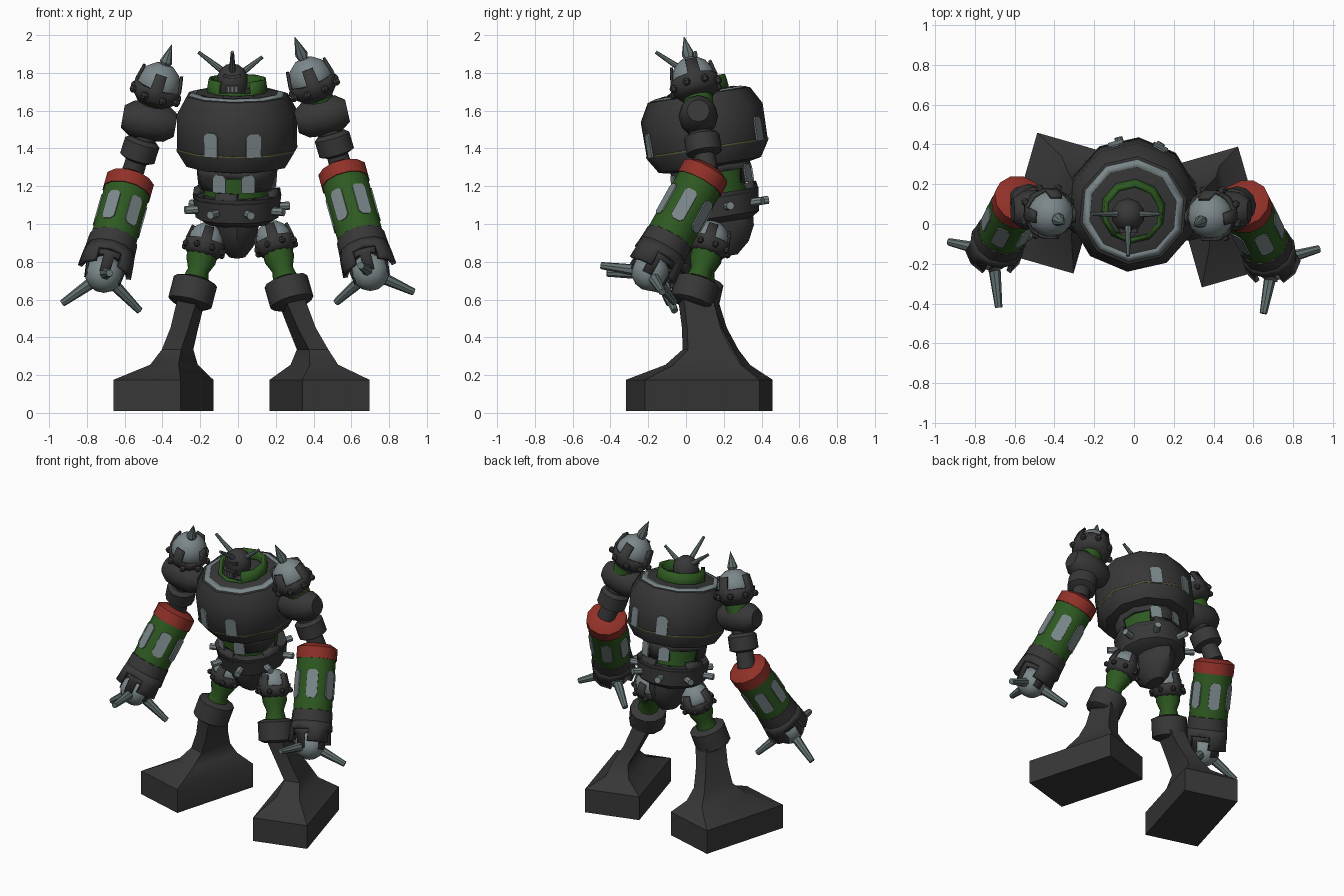
import bpy, bmesh, math
from math import radians, sin, cos
from mathutils import Matrix, Vector

cube = bpy.data.objects.get("Cube")
if cube:
    bpy.data.objects.remove(cube, do_unlink=True)


def material(name, rgb):
    m = bpy.data.materials.new(name)
    m.use_nodes = True
    m.diffuse_color = (*rgb, 1)
    m.node_tree.nodes["Principled BSDF"].inputs["Base Color"].default_value = (*rgb, 1)
    return m


DARK = material("dark iron", (0.039, 0.039, 0.039))
LIGHT = material("pale steel", (0.2, 0.245, 0.255))
STEEL = material("spike steel", (0.13, 0.17, 0.17))
GREEN = material("army green", (0.027, 0.1, 0.015))
RED = material("signal red", (0.28, 0.03, 0.021))
OLIVE = material("olive trim", (0.11, 0.12, 0.05))
parts = []


def finish(name, bm, mat, M=Matrix(), thick=0):
    bmesh.ops.recalc_face_normals(bm, faces=bm.faces)
    me = bpy.data.meshes.new(name)
    bm.to_mesh(me)
    bm.free()
    ob = bpy.data.objects.new(name, me)
    ob.matrix_world = M
    me.materials.append(mat)
    bpy.context.collection.objects.link(ob)
    if thick:
        sol = ob.modifiers.new("thickness", "SOLIDIFY")
        sol.thickness = thick
    parts.append(ob)
    return ob


def frame(a, b):
    """Matrix at a, z pointing to b, with local -y kept toward the front."""
    z = (Vector(b) - Vector(a)).normalized()
    x = Vector((0, 1, 0)).cross(z).normalized()
    M = Matrix((x, z.cross(x), z)).transposed().to_4x4()
    M.translation = a
    return M


def lathe(name, prof, mat, M, n=12, turn=0, cap=True, teeth=None, thick=0, sx=1):
    """Revolve (radius, height) pairs; teeth(i) keeps segments of the last row."""
    bm = bmesh.new()
    ang = [2 * math.pi * (i + turn) / n - math.pi / 2 for i in range(n)]
    rings = [[bm.verts.new((r * cos(a) * sx, r * sin(a), z)) for a in ang] for r, z in prof]
    for k in range(len(rings) - 1):
        for i in range(n):
            if teeth and k == len(rings) - 2 and not teeth(i):
                continue
            j = (i + 1) % n
            bm.faces.new((rings[k][i], rings[k][j], rings[k + 1][j], rings[k + 1][i]))
    if cap:
        bm.faces.new(rings[0])
        bm.faces.new(rings[-1])
    return finish(name, bm, mat, M, thick)


def ball(name, c, r, mat, M=Matrix(), seg=12):
    bm = bmesh.new()
    bmesh.ops.create_uvsphere(bm, u_segments=seg, v_segments=seg // 2 + 1, radius=r)
    return finish(name, bm, mat, M @ Matrix.Translation(c))


def box(name, c, size, mat, M=Matrix()):
    bm = bmesh.new()
    bmesh.ops.create_cube(bm, size=1, matrix=Matrix.Diagonal((*size, 1)))
    return finish(name, bm, mat, M @ Matrix.Translation(c))


def spike(name, a, b, r0, r1, mat=STEEL, n=8):
    length = (Vector(b) - Vector(a)).length
    return lathe(name, [(r0, 0), (r1, length)], mat, frame(a, b), n)


def plate(name, M, deg, r, z, w, h, foot=1):
    """Thin chamfered plate on a wall at the given angle; foot=0 squares its base."""
    bm = bmesh.new()
    c, u, v = w * 0.24, w / 2, h / 2
    d = c * foot
    out = [(u, v - c), (u - c, v), (c - u, v), (-u, v - c)]
    out += [(-u, d - v), (d - u, -v), (u - d, -v), (u, d - v)] if foot else [(-u, -v), (u, -v)]
    f = bm.faces.new([bm.verts.new((-0.003, y, q)) for y, q in out])
    ext = bmesh.ops.extrude_face_region(bm, geom=[f])["geom"]
    bmesh.ops.translate(bm, vec=(0.008, 0, 0), verts=[e for e in ext if isinstance(e, bmesh.types.BMVert)])
    finish(name, bm, LIGHT, M @ Matrix.Rotation(radians(deg), 4, "Z") @ Matrix.Translation((r, 0, z)))


def pairs(i):
    return i % 4 in (1, 2)


def thirds(i):
    return i % 3 == 2


def pod(name, M, s):
    """Pale ball held in a dark, notched, bolted cup."""
    ball(name + "_ball", (0, 0, 0), 0.118 * s, LIGHT, M)
    cup = [(0.08, -0.115), (0.122, -0.07), (0.132, -0.01), (0.115, 0.075)]
    lathe(name + "_cup", [(r * s, z * s) for r, z in cup], DARK, M, turn=0.5, cap=False, teeth=thirds, thick=0.015)
    for k in range(8):
        a = math.pi * (k + 0.5) / 4
        ball(name + "_bolt", (0.13 * s * cos(a), 0.13 * s * sin(a), -0.055 * s), 0.022 * s, DARK, M, 6)


# Trunk, leaning slightly forward
LEAN = Matrix.Translation((-0.005, 0.097, 1.5)) @ Matrix.Rotation(radians(9), 4, "X")
T = LEAN @ Matrix.Rotation(radians(-5), 4, "Z")
lathe("torso", [(0.2, -0.205), (0.275, -0.19), (0.325, -0.11), (0.328, 0.09), (0.275, 0.185), (0.19, 0.205)], DARK, T, 10)
lathe("torso_trim", [(0.328, -0.105), (0.329, -0.095)], OLIVE, T, 10, cap=False, thick=0.005)
lathe("torso_skirt", [(0.215, -0.19), (0.213, -0.235), (0.205, -0.31)], DARK, T, 12, cap=False, teeth=pairs, thick=0.025)
for deg in (-111, -69, 69, 111):
    plate("torso_window", T, deg, 0.315, -0.04, 0.078, 0.13, foot=0)
    plate("skirt_tab", T, deg, 0.212, -0.262, 0.075, 0.095, foot=0)
lathe("shoulder_ring", [(0.262, 0.19), (0.225, 0.2)], LIGHT, T, 10, cap=False, thick=0.008)
lathe("collar", [(0.16, 0.195), (0.165, 0.21), (0.155, 0.275)], GREEN, T, 10, cap=False,
      teeth=lambda i: i not in (0, 9), thick=0.025)

# Waist, belt and pelvis
lathe("waist", [(0.178, -0.42), (0.178, -0.2)], GREEN, LEAN, 12, 0.5)
lathe("belt", [(0.17, -0.5), (0.22, -0.47), (0.235, -0.345), (0.17, -0.345)], DARK, LEAN, 12)
lathe("belt_teeth", [(0.233, -0.37), (0.233, -0.345), (0.228, -0.31)], DARK, LEAN, 12, cap=False, teeth=thirds, thick=0.04)
lathe("pelvis", [(0.07, -0.68), (0.14, -0.62), (0.18, -0.54), (0.185, -0.48)], DARK, LEAN, 10, sx=0.65)
for k in range(8):
    a = radians(45 * k + 15)
    p, q = (LEAN @ Vector((r * cos(a), r * sin(a), -0.42)) for r in (0.2, 0.285))
    spike("belt_stud", p, q, 0.022, 0.022, LIGHT)

# Head with three horns
H = Matrix.Translation((-0.03, 0.045, 1.67))
lathe("head", [(0.06, 0), (0.085, 0.07), (0.085, 0.11), (0.065, 0.15), (0.035, 0.173), (0.01, 0.178)], DARK, H, 10)
for side in (-1, 1):
    box("brow", (side * 0.035, -0.075, 0.105), (0.06, 0.03, 0.018), DARK,
        H @ Matrix.Rotation(radians(-10 * side), 4, "Y"))
box("jaw", (0, -0.075, 0.04), (0.07, 0.06, 0.045), DARK, H)
for x in (-0.02, 0, 0.02):
    box("jaw_vent", (x, -0.105, 0.042), (0.007, 0.008, 0.028), STEEL, H)
for base, tip in (((-0.08, 0.05, 1.81), (-0.21, 0.05, 1.91)), ((0.02, 0.05, 1.8), (0.13, 0.05, 1.885)),
                  ((-0.03, -0.01, 1.81), (-0.03, -0.16, 1.91))):
    spike("horn", base, tip, 0.018, 0.009)


def arm(side, centre, tip, drum, elbow, top, hand, claws):
    # Shoulder pod with its pointed crest
    M = frame(centre, tip)
    h = (Vector(tip) - Vector(centre)).length
    pod(side + "_shoulder", M, 1)
    lathe(side + "_crest", [(0.02, 0.1), (0.034, h - 0.1), (0.002, h)], STEEL, M, 8)
    lathe(side + "_shoulder_neck", [(0.07, -0.2), (0.082, -0.08)], GREEN, M)
    # Upper arm drum, elbow band and neck
    a, b = map(Vector, drum)
    d = (b - a).length
    lathe(side + "_upper_arm", [(0.06, 0), (0.095, 0.05), (0.105, d / 2), (0.095, d - 0.05), (0.06, d)], DARK, frame(a, b))
    mid = a.lerp(b, 0.55)
    spike(side + "_elbow_neck", mid, elbow, 0.06, 0.06, DARK, 12)
    E = frame(elbow, top)
    lathe(side + "_elbow_band", [(0.07, -0.065), (0.095, -0.045), (0.095, 0.045), (0.06, 0.06)], DARK, E)
    spike(side + "_wrist_neck", elbow, top, 0.055, 0.06, DARK, 12)
    # Forearm barrel
    F = frame(top, hand)
    n = (Vector(hand) - Vector(top)).length
    lathe(side + "_forearm_cap", [(0.09, -0.015), (0.132, 0.01), (0.132, 0.085)], RED, F, turn=0.5)
    lathe(side + "_forearm", [(0.126, 0.08), (0.126, n - 0.2)], GREEN, F, turn=0.5)
    for k in range(6):
        plate(side + "_forearm_plate", F, 60 * k, 0.122, (n - 0.13) / 2, 0.073, n * 0.29)
    lathe(side + "_cuff", [(0.1, n - 0.23), (0.13, n - 0.215), (0.136, n - 0.1), (0.1, n - 0.08)], DARK, F)
    lathe(side + "_cuff_teeth", [(0.134, n - 0.14), (0.14, n - 0.09), (0.146, n - 0.01)], DARK, F,
          cap=False, teeth=pairs, thick=0.025)
    # Hand ball and claws
    ball(side + "_hand", hand, 0.1, LIGHT)
    lathe(side + "_palm", [(0.12, n - 0.1), (0.112, n - 0.06), (0.1, n + 0.035)], DARK, F, turn=0.5,
          cap=False, teeth=thirds, thick=0.012)
    for c in claws:
        base = Vector(hand).lerp(Vector(c), 0.25)
        spike(side + "_claw", base, c, 0.032, 0.019)


arm("left", (0.385, 0.04, 1.77), (0.3, -0.01, 1.99), ((0.31, 0.065, 1.54), (0.58, 0.065, 1.6)),
    (0.51, 0.09, 1.42), (0.55, 0.11, 1.285), (0.7, -0.19, 0.745),
    ((0.93, -0.125, 0.64), (0.52, -0.06, 0.585), (0.65, -0.45, 0.78)))
arm("right", (-0.42, 0.05, 1.74), (-0.35, 0.0, 1.95), ((-0.61, 0.07, 1.57), (-0.33, 0.07, 1.52)),
    (-0.52, 0.1, 1.39), (-0.57, 0.13, 1.235), (-0.71, -0.14, 0.735),
    ((-0.93, -0.09, 0.58), (-0.52, -0.06, 0.54), (-0.68, -0.42, 0.74)))


def leg(side, hip, knee, ankle, foot, yaw):
    # Hip pod, thigh and knee band
    pod(side + "_hip", frame(hip, Vector(hip) * 2 - Vector(knee)), 0.84)
    K = frame(knee, hip)
    h = (Vector(hip) - Vector(knee)).length
    lathe(side + "_thigh", [(0.075, 0.04), (0.056, h * 0.42), (0.08, h * 0.62), (0.08, h * 0.85)], GREEN, K)
    lathe(side + "_knee", [(0.09, -0.075), (0.118, -0.06), (0.118, 0.06), (0.08, 0.075)], DARK, K)
    # Squared shin flaring into a slab foot
    k, a, f = Vector(knee), Vector(ankle), Vector(foot)
    rows = [(f, 0.01, 0.185, 0.315), (f, 0.175, 0.185, 0.315), (a.lerp(f, 0.25), 0.255, 0.078, 0.185),
            (a, 0.335, 0.053, 0.118), (a.lerp(k, 0.45), 0.45, 0.05, 0.092), (k, 0.63, 0.055, 0.078)]
    bm = bmesh.new()
    R = Matrix.Rotation(radians(yaw), 3, "Z")
    rings = []
    for c, z, u, v in rows:
        corners = [R @ Vector((x * u, y * v, 0)) for x, y in ((-1, -1), (1, -1), (1, 1), (-1, 1))]
        rings.append([bm.verts.new((c.x + p.x, c.y + p.y, z)) for p in corners])
    for lo, hi in zip(rings, rings[1:]):
        for i in range(4):
            j = (i + 1) % 4
            bm.faces.new((lo[i], lo[j], hi[j], hi[i]))
    bm.faces.new(rings[0])
    bm.faces.new(rings[-1])
    finish(side + "_shin_and_foot", bm, DARK)


leg("left", (0.19, 0.13, 0.92), (0.27, 0.045, 0.64), (0.395, 0.11, 0), (0.432, 0.035, 0), 16)
leg("right", (-0.17, 0.13, 0.91), (-0.24, 0.07, 0.64), (-0.32, 0.15, 0), (-0.395, 0.105, 0), -16)

# Smooth shading with sharp edges kept
bpy.ops.object.select_all(action="DESELECT")
for ob in parts:
    ob.select_set(True)
bpy.context.view_layer.objects.active = parts[0]
bpy.ops.object.shade_smooth_by_angle(angle=radians(38))
